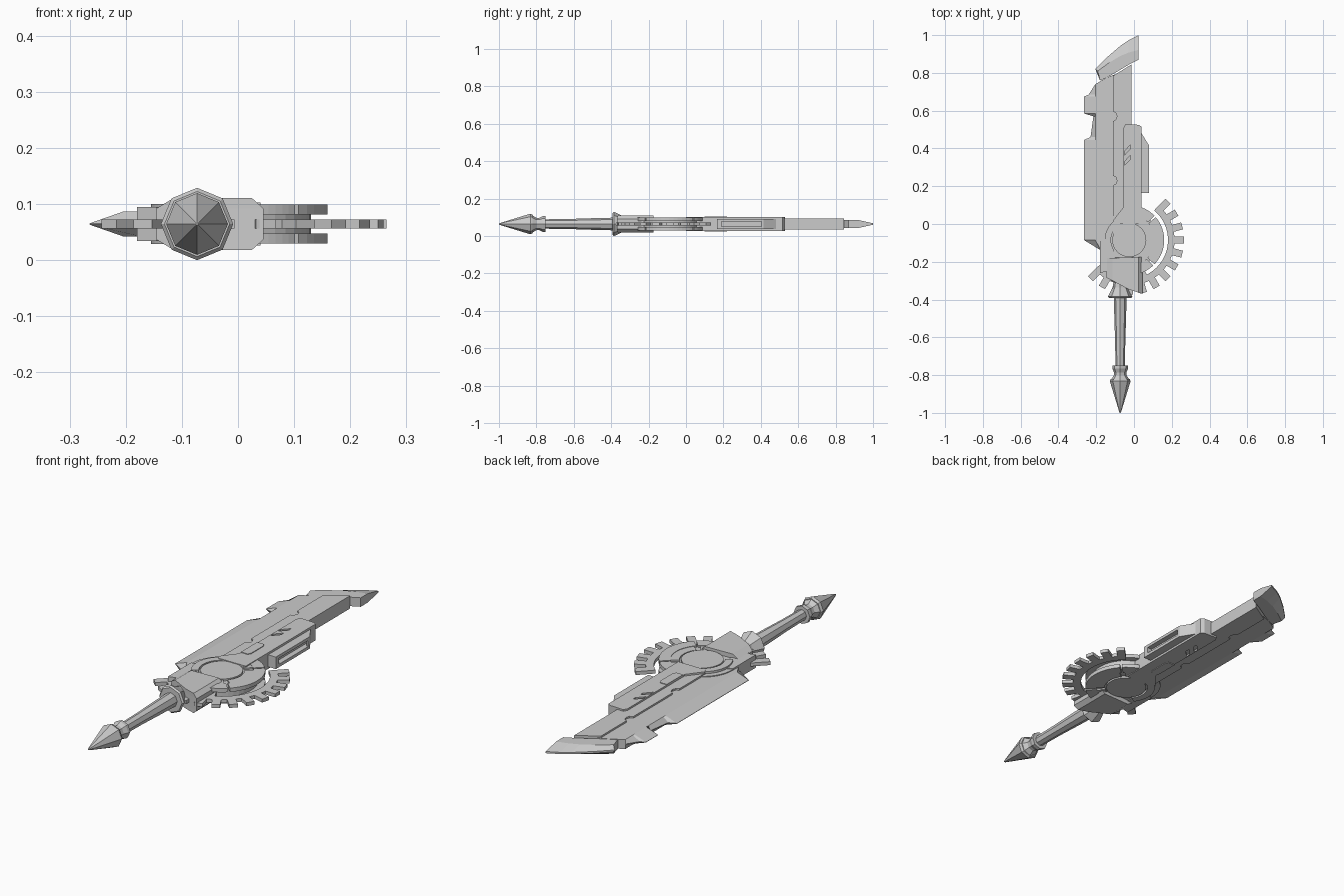
import bpy, bmesh
from math import sin, cos, radians, pi

if "Cube" in bpy.data.objects:
    bpy.data.objects.remove(bpy.data.objects["Cube"], do_unlink=True)

MID = 0.0645           # height of the symmetry plane
HUB = (-0.025, -0.085)  # centre of the gear and hub
GRIP_X = -0.073

steel = bpy.data.materials.new("plain grey")
steel.use_nodes = True
GREY = (0.6, 0.6, 0.6, 1)
steel.diffuse_color = GREY
steel.node_tree.nodes["Principled BSDF"].inputs["Base Color"].default_value = GREY


def finish(name, bm):
    bmesh.ops.remove_doubles(bm, verts=bm.verts, dist=0.0001)
    bmesh.ops.recalc_face_normals(bm, faces=bm.faces)
    mesh = bpy.data.meshes.new(name)
    bm.to_mesh(mesh)
    bm.free()
    mesh.materials.append(steel)
    obj = bpy.data.objects.new(name, mesh)
    bpy.context.collection.objects.link(obj)
    return obj


def skin(name, rings):
    """Join closed rings of equal length and cap both ends."""
    bm = bmesh.new()
    loops = [[bm.verts.new(p) for p in ring] for ring in rings]
    n = len(loops[0])
    for a, b in zip(loops, loops[1:]):
        for i in range(n):
            j = (i + 1) % n
            bm.faces.new((a[i], a[j], b[j], b[i]))
    bm.faces.new(loops[0])
    bm.faces.new(loops[-1])
    return finish(name, bm)


def plate(name, outline, half, rim=None, rim_half=0.0, z=MID):
    """Slab symmetric in z; an optional wider rim outline makes bevelled sides."""
    layers = [(outline, -half), (outline, half)]
    if rim:
        layers[1:1] = [(rim, -rim_half), (rim, rim_half)]
    return skin(name, [[(x, y, z + h) for x, y in pts] for pts, h in layers])


def polar(r, deg):
    return HUB[0] + r * cos(radians(deg)), HUB[1] + r * sin(radians(deg))


def sector(r0, r1, a0, a1, steps=12):
    angles = [a0 + (a1 - a0) * i / steps for i in range(steps + 1)]
    return [polar(r1, a) for a in angles] + [polar(r0, a) for a in reversed(angles)]


def lathe(name, profile, sides=8):
    rings = [[(GRIP_X + r * sin(2 * pi * i / sides), y, MID + r * cos(2 * pi * i / sides))
              for i in range(sides)] for y, r in profile]
    return skin(name, rings)


def cut(target, cutter):
    cutter.hide_render = True
    mod = target.modifiers.new("cut", "BOOLEAN")
    mod.operation = "DIFFERENCE"
    mod.solver = "EXACT"
    mod.object = cutter
    bpy.context.view_layer.objects.active = target
    bpy.ops.object.modifier_apply(modifier=mod.name)
    bpy.data.objects.remove(cutter, do_unlink=True)


# Cutting blade with a notched, bevelled edge
edge = [(-0.08, -0.14), (-0.175, -0.14), (-0.265, -0.085), (-0.265, 0.445),
        (-0.23, 0.46), (-0.215, 0.57), (-0.265, 0.585), (-0.265, 0.675),
        (-0.24, 0.685), (-0.205, 0.74), (-0.145, 0.775), (-0.08, 0.8)]
plate("cutting_blade", [(max(x, -0.205), y) for x, y in edge], 0.022, edge, 0.001)

# Thick spine with two small scallops on its inner side
spine = [(-0.013, -0.02), (-0.013, 0.845), (-0.11, 0.785)]
for y in (0.57, 0.23):
    spine += [(-0.11 + 0.02 * sin(pi * i / 4), y + 0.025 * cos(pi * i / 4)) for i in range(5)]
spine += [(-0.11, -0.05)]
plate("blade_spine", spine, 0.03)

# Flared tip with a sharpened curved edge
back = [(0.025, 0.87), (-0.025, 0.845), (-0.1, 0.8), (-0.145, 0.775), (-0.18, 0.76)]
sharp = [(-0.205, 0.82), (-0.14, 0.885), (-0.07, 0.945), (-0.03, 0.972), (0.025, 1.0)]
ridge = [(-0.192, 0.81), (-0.13, 0.855), (-0.075, 0.888), (-0.03, 0.907), (0.025, 0.922)]
plate("blade_tip", back + ridge, 0.021, back + sharp, 0.004)

# Raised arm from the hub along the back of the blade
arm = [(-0.055, 0.09), (-0.055, 0.51), (-0.045, 0.528), (0.025, 0.525), (0.04, 0.515),
       (0.04, 0.0), (-0.03, 0.0), (-0.1, 0.0), (-0.11, 0.02)]
arm_plate = plate("side_arm", arm, 0.038)
for y in (0.35, 0.405):
    for side in (-1, 1):
        slot = [(-0.05, y - 0.04), (-0.018, y - 0.005), (-0.018, y + 0.015), (-0.05, y - 0.02)]
        cut(arm_plate, plate("slot_cutter", slot, 0.008, z=MID + side * 0.038))
plate("arm_panel", [(-0.055, 0.1), (-0.02, 0.1), (-0.012, 0.115), (-0.012, 0.205),
                    (-0.02, 0.22), (-0.055, 0.22)], 0.041)

# Recessed housing on the outside of the arm
housing = plate("side_housing", [(0.03, 0.165), (0.08, 0.165), (0.08, 0.415), (0.04, 0.48),
                                 (0.03, 0.48)], 0.028)
cut(housing, plate("recess_cutter", [(0.055, 0.19), (0.1, 0.19), (0.1, 0.4), (0.07, 0.405),
                                     (0.055, 0.43)], 0.014))

# Hub, channelled wheel and its segmented flanges
plate("hub", sector(0.0, 0.09, 0, 360, 32)[:32], 0.035)
plate("wheel_core", sector(0.0, 0.155, 0, 360, 40)[:40], 0.026)
for start, end in ((-100, -47), (-44, 41), (44, 85)):
    for side in (-1, 1):
        plate("wheel_flange", sector(0.135, 0.185, start, end), 0.009, z=MID + side * 0.026)
        plate("wheel_inner_ring", sector(0.097, 0.136, start + 4, end - 4), 0.008,
              z=MID + side * 0.025)
plate("hub_rim", sector(0.097, 0.13, 75, 215, 16), 0.036)

# Partial gear around the wheel
TOOTH = 15
first, last = -135, 45
outer = []
for k in range(first, last + 1, TOOTH):
    outer += [polar(0.24, k - 4.5), polar(0.29, k - 3.7), polar(0.29, k + 3.7), polar(0.24, k + 4.5)]
inner = [polar(0.205, a) for a in range(last + 5, first - 6, -5)]
plate("gear", outer + inner, 0.008)
for a in (-120, -75):
    plate("gear_spoke", sector(0.14, 0.22, a - 12, a + 12, 4), 0.008)

# Cross guard: bevelled block with a thinner cheek
guard_rim = [(-0.145, -0.18), (0.045, -0.175), (0.045, -0.37), (-0.03, -0.345), (-0.145, -0.285)]
guard_top = [(-0.115, -0.18), (0.025, -0.175), (0.025, -0.364), (-0.03, -0.345), (-0.115, -0.3)]
plate("cross_guard", guard_top, 0.046, guard_rim, 0.028)
plate("guard_cheek", [(-0.18, -0.09), (-0.155, -0.08), (-0.115, -0.12), (-0.1, -0.28),
                      (-0.14, -0.28), (-0.145, -0.25), (-0.18, -0.26)], 0.03)

# Handle with collar and pointed pommel
lathe("collar", [(-0.31, 0.036), (-0.335, 0.04), (-0.375, 0.06), (-0.385, 0.0645), (-0.392, 0.058)])
lathe("grip", [(-0.38, 0.034), (-0.5, 0.031), (-0.62, 0.027), (-0.76, 0.025)])
lathe("pommel_ring", [(-0.75, 0.042), (-0.765, 0.042), (-0.785, 0.033), (-0.8, 0.033),
                      (-0.82, 0.046), (-0.83, 0.046)])
lathe("pommel_spike", [(-0.82, 0.05), (-0.832, 0.055), (-0.995, 0.005), (-1.0, 0.002)])
